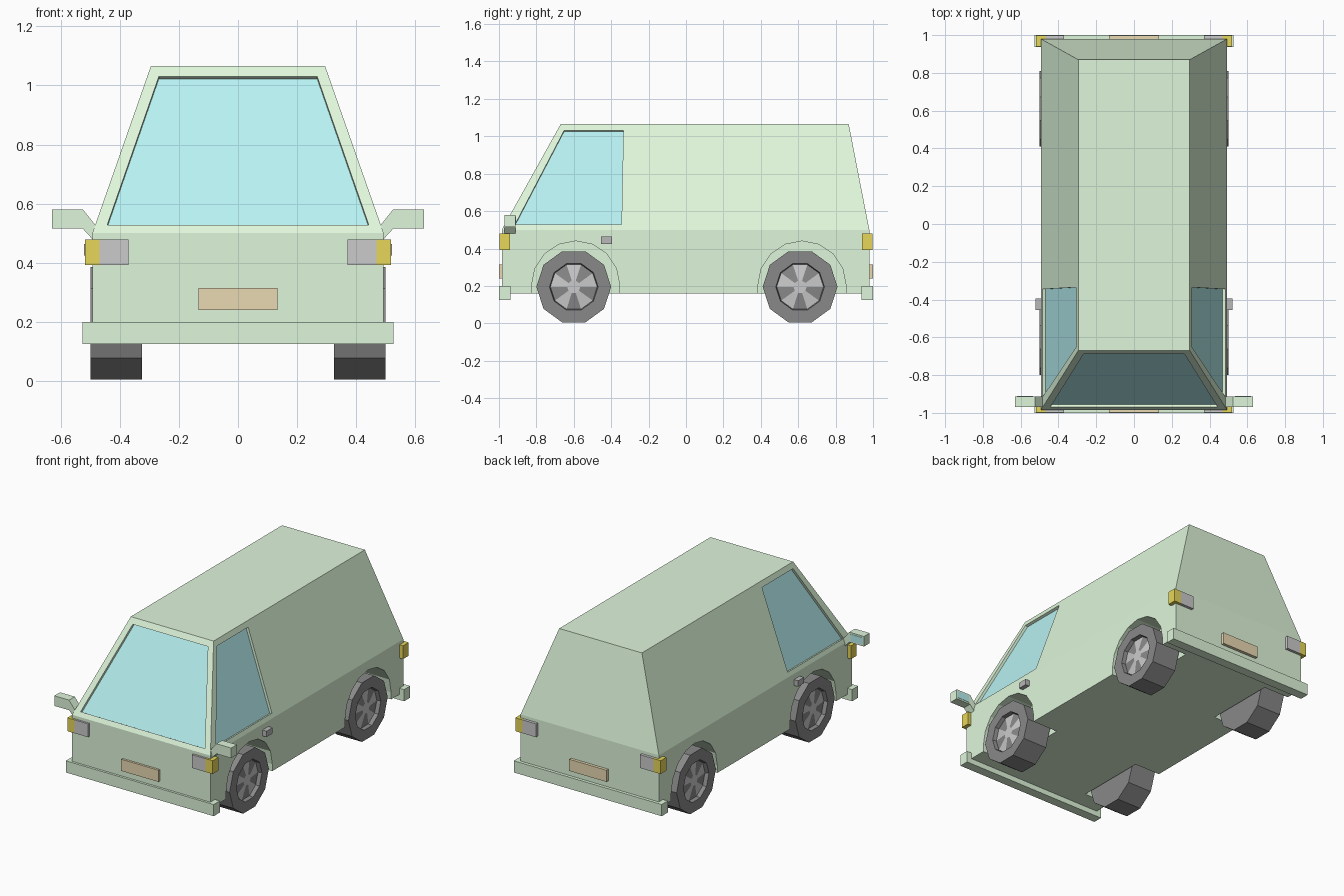
import bpy, bmesh
from math import sin, cos, pi
from mathutils import Vector

if "Cube" in bpy.data.objects:
    bpy.data.objects.remove(bpy.data.objects["Cube"])


def material(name, rgb):
    m = bpy.data.materials.new(name)
    m.diffuse_color = (*rgb, 1)
    m.use_nodes = True
    m.node_tree.nodes["Principled BSDF"].inputs["Base Color"].default_value = m.diffuse_color
    return m


GREEN = material("body_green", (0.74, 0.93, 0.71))
GLASS = material("glass", (0.48, 0.88, 0.89))
GOLD = material("indicator", (0.80, 0.68, 0.10))
GREY = material("lamp_grey", (0.72, 0.72, 0.72))
TAN = material("plate_tan", (0.82, 0.70, 0.45))
TYRE = material("tyre", (0.25, 0.25, 0.25))
RIM = material("rim", (0.70, 0.70, 0.70))
DARK = material("handle_grey", (0.48, 0.48, 0.48))


def finish(name, bm, *mats):
    bmesh.ops.recalc_face_normals(bm, faces=bm.faces)
    me = bpy.data.meshes.new(name)
    bm.to_mesh(me)
    bm.free()
    for m in mats:
        me.materials.append(m)
    ob = bpy.data.objects.new(name, me)
    bpy.context.collection.objects.link(ob)
    return ob


def add_prism(bm, pts, vec):
    face = bm.faces.new([bm.verts.new(p) for p in pts])
    if vec is not None:
        ext = bmesh.ops.extrude_face_region(bm, geom=[face], use_keep_orig=True)
        moved = [v for v in ext["geom"] if isinstance(v, bmesh.types.BMVert)]
        bmesh.ops.translate(bm, verts=moved, vec=vec)


def prism(name, pts, vec, mat):
    bm = bmesh.new()
    add_prism(bm, pts, vec)
    return finish(name, bm, mat)


def box(name, x0, x1, y0, y1, z0, z1, mat):
    return prism(name, [(x0, y0, z0), (x1, y0, z0), (x1, y1, z0), (x0, y1, z0)],
                 (0, 0, z1 - z0), mat)


# Body shell: three stacked rectangles
W, Y0, Y1, BELT, ROOF = 0.493, -0.985, 0.98, 0.5, 1.065
ROOF_W, ROOF_Y0, ROOF_Y1 = 0.295, -0.67, 0.87
bm = bmesh.new()
rings = []
for w, a, b, z in ((W, Y0, Y1, 0.16), (W, Y0, Y1, BELT), (ROOF_W, ROOF_Y0, ROOF_Y1, ROOF)):
    rings.append([bm.verts.new(p) for p in ((-w, a, z), (w, a, z), (w, b, z), (-w, b, z))])
for lo, hi in zip(rings, rings[1:]):
    for i in range(4):
        j = (i + 1) % 4
        bm.faces.new((lo[i], lo[j], hi[j], hi[i]))
bm.faces.new(rings[0])
bm.faces.new(rings[-1])
body = finish("body", bm, GREEN)


# Window outlines lying on the sloping panels, with outward normals
def slope(a, b, z):
    return a + (z - BELT) / (ROOF - BELT) * (b - a)


H = ROOF - BELT
windows = [("windscreen",
            [(x, slope(Y0, ROOF_Y0, z), z) for x, z in
             ((-0.443, 0.527), (0.443, 0.527), (0.268, 1.03), (-0.268, 1.03))],
            Vector((0, -H, ROOF_Y0 - Y0)).normalized())]
for s in (-1, 1):
    windows.append(("side_window",
                    [(s * slope(W, ROOF_W, z), y, z) for y, z in
                     ((-0.915, 0.527), (-0.345, 0.527), (-0.335, 1.03), (-0.652, 1.03))],
                    Vector((s * H, 0, W - ROOF_W)).normalized()))

# Cut window recesses and wheel wells from the body
WHEELS_Y, WHEEL_Z = (-0.6, 0.61), 0.195
cut = bmesh.new()
for name, pts, n in windows:
    add_prism(cut, [Vector(p) - n * 0.02 for p in pts], n * 0.04)
    prism(name, [Vector(p) - n * 0.017 for p in pts], None, GLASS)
for s in (-1, 1):
    for y in WHEELS_Y:
        arch = [(s * 0.31, y + 0.01 + 0.235 * cos(a), 0.205 + 0.235 * sin(a))
                for a in (i * pi / 8 for i in range(9))]
        arch += [(s * 0.31, y - 0.225, 0.1), (s * 0.31, y + 0.245, 0.1)]
        add_prism(cut, arch, (s * 0.3, 0, 0))
cutter = finish("cutter", cut, GREEN)
cutter.hide_render = True
mod = body.modifiers.new("openings", "BOOLEAN")
mod.operation, mod.solver, mod.object = "DIFFERENCE", "EXACT", cutter
bpy.context.view_layer.objects.active = body
bpy.ops.object.modifier_apply(modifier=mod.name)
bpy.data.objects.remove(cutter)


# Ten-sided wheels: tyre, dished rim with five light spokes, hub
def wheel(s, y):
    n = 10
    profile = [(0.2, 0.325), (0.2, 0.5), (0.13, 0.5), (0.125, 0.475), (0.035, 0.485)]
    bm = bmesh.new()
    rings = [[bm.verts.new((s * x, y + r * cos(2 * pi * i / n), WHEEL_Z + r * sin(2 * pi * i / n)))
              for i in range(n)] for r, x in profile]
    for k in range(len(rings) - 1):
        for i in range(n):
            j = (i + 1) % n
            f = bm.faces.new((rings[k][i], rings[k][j], rings[k + 1][j], rings[k + 1][i]))
            f.material_index = int(k == 3 and i % 2 == 0)
    bm.faces.new(rings[0])
    bm.faces.new(rings[-1]).material_index = 1
    finish("wheel", bm, TYRE, RIM)


for s in (-1, 1):
    for y in WHEELS_Y:
        wheel(s, y)

# Bumpers, plates and corner lamps at both ends
for e, end in ((-1, "front"), (1, "rear")):
    box(end + "_bumper", -0.527, 0.527, e * 0.938, e * 1.0, 0.125, 0.2, GREEN)
    box(end + "_plate", -0.133, 0.133, e * 0.97, e * 0.999, 0.24, 0.315, TAN)
    for s in (-1, 1):
        box(end + "_lamp", s * 0.37, s * 0.468, e * 0.96, e * 0.998, 0.393, 0.479, GREY)
        box(end + "_indicator", s * 0.468, s * 0.518, e * 0.94, e * 0.998, 0.393, 0.479, GOLD)

# Door handles and wing mirrors
for s in (-1, 1):
    box("door_handle", s * 0.48, s * 0.522, -0.455, -0.395, 0.425, 0.463, DARK)
    outline = ((0.47, 0.48), (0.493, 0.48), (0.525, 0.515), (0.63, 0.515),
               (0.63, 0.58), (0.525, 0.58), (0.485, 0.53))
    prism("wing_mirror", [(s * x, -0.97, z) for x, z in outline], (0, 0.058, 0), GREEN)
    box("mirror_glass", s * 0.535, s * 0.62, -0.915, -0.910, 0.525, 0.57, GLASS)
